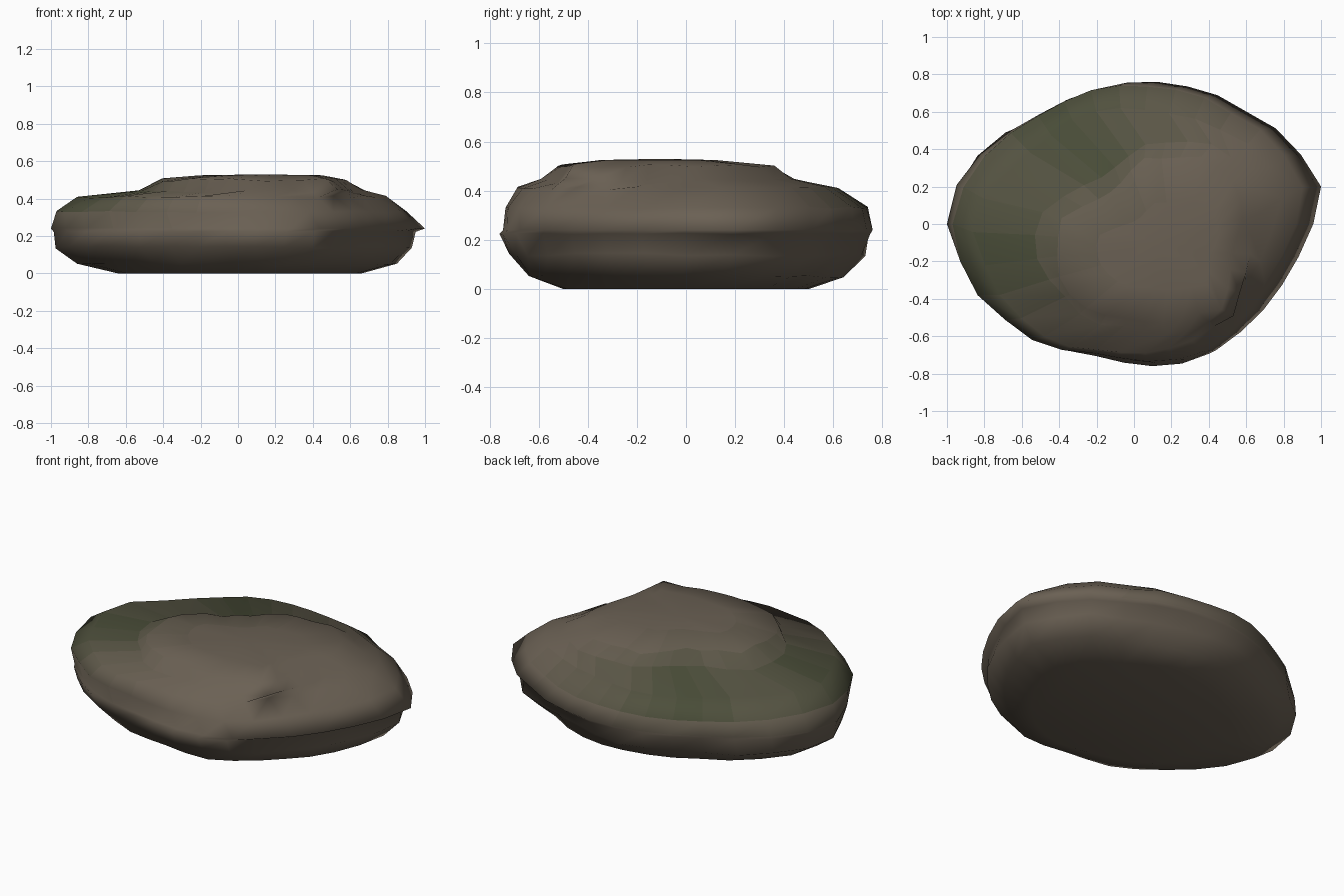
import bpy, bmesh, math, random
from mathutils import Vector

if "Cube" in bpy.data.objects:
    bpy.data.objects.remove(bpy.data.objects["Cube"])

random.seed(4)
SEG = 30
TONES = 12

# Plan outlines: widest belly and flat upper plateau
BELLY = [(1, .15), (.95, .25), (.8, .47), (.42, .69), (.2, .75), (0, .76), (-.27, .70),
         (-.42, .63), (-.68, .48), (-.91, .29), (-1, .05), (-.99, -.04), (-.86, -.34),
         (-.57, -.60), (-.36, -.68), (.05, -.755), (.2, -.75), (.35, -.72), (.47, -.66),
         (.65, -.5), (.82, -.27), (.92, -.05)]
PLATEAU = [(.58, .1), (.53, .27), (.36, .4), (.05, .38), (-.08, .2), (-.38, .06), (-.42, -.1),
           (-.36, -.32), (-.2, -.48), (.2, -.53), (.48, -.47), (.5, -.2)]

# Rings: z, x min, x max, y min, y max, share of plateau shape, roughness
RINGS = [(0.00, -.64, .66, -.50, .50, 0, .01),
         (0.05, -.86, .85, -.64, .64, 0, .015),
         (0.14, -.975, .93, -.72, .73, 0, .02),
         (0.225, -.985, .95, -.76, .75, 0, .008),
         (0.24, -1.0, 1.0, -.745, .76, 0, .0),
         (0.33, -.97, .90, -.735, .74, 0, .015),
         (0.41, -.86, .79, -.69, .62, .1, .02),
         (0.44, -.53, .68, -.59, .44, .8, .03),
         (0.50, -.41, .58, -.53, .36, 1, .025),
         (0.525, -.20, .45, -.35, .12, 1, .0)]


def fit(pts):
    """Scale points to the unit box."""
    xs, ys = [p.x for p in pts], [p.y for p in pts]
    return [Vector(((p.x - min(xs)) / (max(xs) - min(xs)),
                    (p.y - min(ys)) / (max(ys) - min(ys)))) for p in pts]


def radial(poly):
    """Resample an outline at even angles and fit it to a unit box."""
    c = Vector((sum(p[0] for p in poly), sum(p[1] for p in poly))) / len(poly)
    out = []
    for i in range(SEG):
        a = 2 * math.pi * i / SEG
        d = Vector((math.cos(a), math.sin(a)))
        best = 0
        for j, p in enumerate(poly):
            p = Vector(p) - c
            e = Vector(poly[(j + 1) % len(poly)]) - c - p
            den = d.x * e.y - d.y * e.x
            if abs(den) < 1e-9:
                continue
            t = (p.x * e.y - p.y * e.x) / den
            s = (p.x * d.y - p.y * d.x) / den
            if t > 0 and -1e-6 <= s <= 1 + 1e-6:
                best = max(best, t)
        out.append(d * best)
    return fit(out)


belly, plateau = radial(BELLY), radial(PLATEAU)
mid = Vector((.5, .5))
bm = bmesh.new()
rings = []
for z, x0, x1, y0, y1, mix, rough in RINGS:
    n = [random.uniform(-rough, rough) * 2 for _ in range(SEG)]
    pts = []
    for i in range(SEG):
        k = 1 + (n[i - 1] + n[i] * 2 + n[(i + 1) % SEG]) / 3
        pts.append(mid + (belly[i].lerp(plateau[i], mix) - mid) * k)
    ring = []
    for p in fit(pts):
        dz = random.uniform(-.35, .35) * rough if z > 0 else 0
        ring.append(bm.verts.new((x0 + p.x * (x1 - x0), y0 + p.y * (y1 - y0), z + dz)))
    rings.append(ring)

# Skin the rings, cap the flat base and the top
for a, b in zip(rings, rings[1:]):
    for i in range(SEG):
        j = (i + 1) % SEG
        bm.faces.new((a[i], a[j], b[j], b[i]))
bm.faces.new(rings[0][::-1])
top = bm.verts.new((.12, -.1, .53))
for i in range(SEG):
    bm.faces.new((rings[-1][i], rings[-1][(i + 1) % SEG], top))
bmesh.ops.recalc_face_normals(bm, faces=bm.faces)

# Moss tint fades in and out along the back and left shelf
for f in bm.faces:
    f.smooth = True
    c = f.calc_center_median()
    ang = math.degrees(math.atan2(c.y, c.x)) % 360
    side = max(0, 1 - max(0, abs(ang - 148) - 50) / 60)
    band = max(0, 1 - max(0, abs(c.z - .40) - .03) / .11)
    patch = .75 + .15 * math.cos(math.radians(ang - 125) * 5)
    f.material_index = min(TONES - 1, round((TONES - 1) * side * band * patch))

mesh = bpy.data.meshes.new("boulder")
bm.to_mesh(mesh)
bm.free()
rock, moss = Vector((.145, .118, .088)), Vector((.058, .068, .034))
for i in range(TONES):
    m = bpy.data.materials.new("stone" if i == 0 else f"moss_{i}")
    m.diffuse_color = (*rock.lerp(moss, i / (TONES - 1)), 1)
    m.use_nodes = True
    m.node_tree.nodes["Principled BSDF"].inputs["Base Color"].default_value = m.diffuse_color
    mesh.materials.append(m)
obj = bpy.data.objects.new("boulder", mesh)
bpy.context.collection.objects.link(obj)
